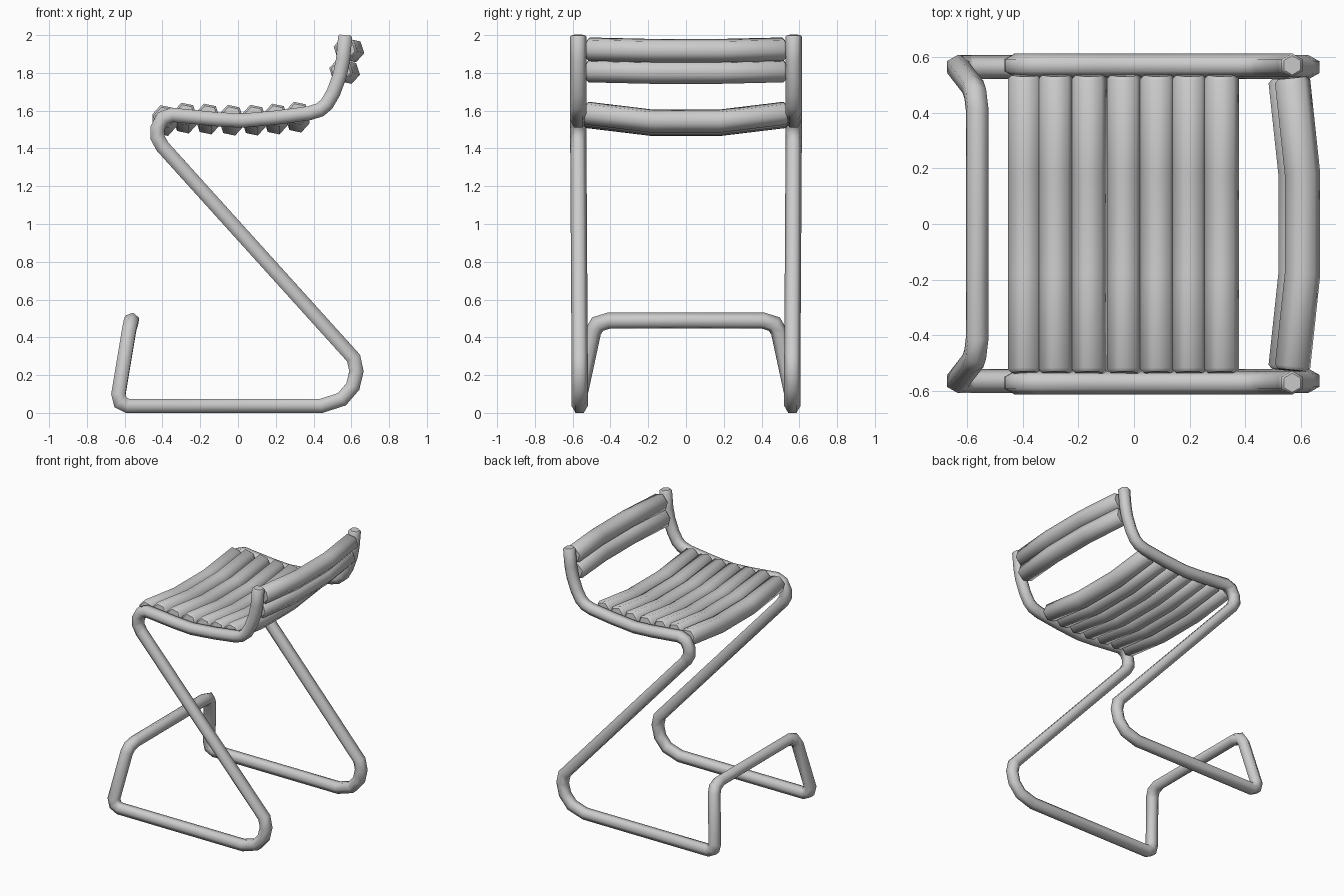
import bpy, bmesh, math
from mathutils import Vector

if "Cube" in bpy.data.objects:
    bpy.data.objects.remove(bpy.data.objects["Cube"])


def tube(name, path, radius, up, turn=0.0, sides=6, cap_end=True):
    """Sweep a mitred polygon tube with lightly chamfered ends along a path."""
    pts = [Vector(p) for p in path]
    dirs = [(b - a).normalized() for a, b in zip(pts, pts[1:])]
    bm = bmesh.new()
    u = Vector(up)
    u = (u - dirs[0] * u.dot(dirs[0])).normalized()
    v = dirs[0].cross(u)
    ring = []
    for i in range(sides):
        a = turn + 2 * math.pi * i / sides
        ring.append(pts[0] + (u * math.cos(a) + v * math.sin(a)) * radius)
    chamfer = radius * 0.2
    rings = [[pts[0] + (p - pts[0]) * 0.8 for p in ring],
             [p + dirs[0] * chamfer for p in ring]]
    for i in range(1, len(pts)):
        d = dirs[i - 1]
        last = i == len(pts) - 1
        n = d if last else (d + dirs[i]).normalized()
        # slide the ring along the segment onto the mitre plane
        ring = [p + d * ((pts[i] - p).dot(n) / d.dot(n)) for p in ring]
        if last and cap_end:
            rings.append([p - d * chamfer for p in ring])
            rings.append([pts[i] + (p - pts[i]) * 0.8 for p in ring])
        else:
            rings.append(ring)
    vr = [[bm.verts.new(p) for p in r] for r in rings]
    for a, b in zip(vr, vr[1:]):
        for i in range(sides):
            j = (i + 1) % sides
            bm.faces.new((a[i], a[j], b[j], b[i]))
    bm.faces.new(vr[0][::-1])
    if cap_end:
        bm.faces.new(vr[-1])
    bmesh.ops.recalc_face_normals(bm, faces=bm.faces[:])
    for f in bm.faces:
        f.smooth = len(f.verts) == 4
    me = bpy.data.meshes.new(name)
    bm.to_mesh(me)
    bm.free()
    ob = bpy.data.objects.new(name, me)
    bpy.context.collection.objects.link(ob)
    return ob


# Bent tube frame: back post, seat rail, diagonal leg, floor runner, footrest
upper = [(0.568, 2.0), (0.556, 1.87), (0.54, 1.79), (0.505, 1.695),
         (0.47, 1.635), (0.435, 1.605), (0.38, 1.587), (0.20, 1.563),
         (0.02, 1.547), (-0.12, 1.555), (-0.35, 1.578), (-0.398, 1.56),
         (-0.425, 1.51), (-0.427, 1.46), (-0.40, 1.41)]
lower = [(0.612, 0.29), (0.627, 0.22), (0.608, 0.14), (0.55, 0.072),
         (0.44, 0.037), (-0.585, 0.037), (-0.622, 0.056), (-0.633, 0.10)]
path = [(x, -0.57, z) for x, z in upper] + [(x, -0.563, z) for x, z in lower]
path += [(-0.578, -0.492, 0.43), (-0.57, -0.468, 0.47),
         (-0.563, -0.41, 0.488), (-0.563, 0, 0.488)]
frame = tube("tube_frame", path, 0.043, (0, 1, 0), cap_end=False)
mirror = frame.modifiers.new("mirror", 'MIRROR')
mirror.use_axis = (False, True, False)
mirror.use_clip = True

# Seat slats sagging towards the middle
seat = [(-0.39, 1.57), (-0.28, 1.583), (-0.16, 1.578), (-0.035, 1.572),
        (0.085, 1.572), (0.20, 1.578), (0.315, 1.588)]
for i, (x, z) in enumerate(seat):
    tube(f"seat_slat_{i + 1}",
         [(x, -0.535, z), (x, -0.18, z - 0.043), (x, 0.18, z - 0.043), (x, 0.535, z)],
         0.064, (1, 0, 0), math.radians(12))

# Backrest slats bowing backwards
for i, (x, z) in enumerate([(0.545, 1.812), (0.568, 1.926)]):
    tube(f"back_slat_{i + 1}",
         [(x, -0.525, z), (x + 0.037, -0.18, z - 0.008),
          (x + 0.037, 0.18, z - 0.008), (x, 0.525, z)],
         0.065, (1, 0, 0), math.radians(12))
